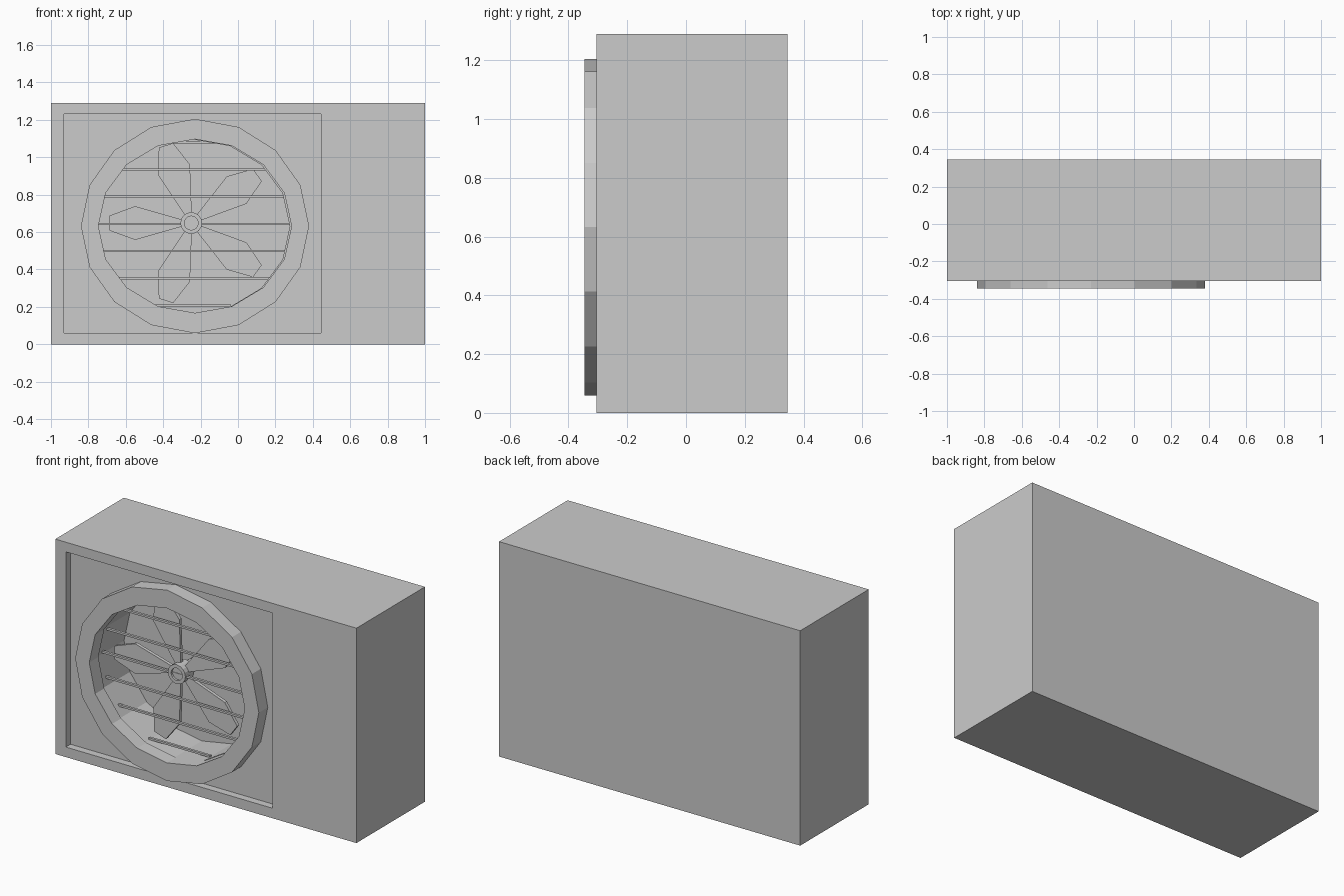
import bpy, bmesh
from math import sin, cos, pi

if "Cube" in bpy.data.objects:
    bpy.data.objects.remove(bpy.data.objects["Cube"])

CX, CZ = -0.23, 0.632      # fan opening centre
HX, HZ = -0.25, 0.648      # fan hub centre


def make(name, bm):
    bmesh.ops.recalc_face_normals(bm, faces=bm.faces[:])
    me = bpy.data.meshes.new(name)
    bm.to_mesh(me)
    bm.free()
    ob = bpy.data.objects.new(name, me)
    bpy.context.collection.objects.link(ob)
    return ob


def box(name, x0, x1, y0, y1, z0, z1):
    bm = bmesh.new()
    bmesh.ops.create_cube(bm, size=1)
    for v in bm.verts:
        v.co = ((x0 + x1) / 2 + v.co.x * (x1 - x0),
                (y0 + y1) / 2 + v.co.y * (y1 - y0),
                (z0 + z1) / 2 + v.co.z * (z1 - z0))
    return make(name, bm)


def prism(name, outline, y0, y1):
    """Extrude an xz outline along y."""
    bm = bmesh.new()
    face = bm.faces.new([bm.verts.new((x, y0, z)) for x, z in outline])
    ext = bmesh.ops.extrude_face_region(bm, geom=[face], use_keep_orig=True)
    for v in ext["geom"]:
        if isinstance(v, bmesh.types.BMVert):
            v.co.y = y1
    return make(name, bm)


def ellipse(cx, cz, rx, rz, n=16):
    return [(cx + rx * sin(2 * pi * i / n), cz + rz * cos(2 * pi * i / n)) for i in range(n)]


def lathe(name, cx, cz, profile, n=16):
    """Closed loop of (rx, rz, y) sections swept round the y axis."""
    bm = bmesh.new()
    rows = [[bm.verts.new((x, y, z)) for x, z in ellipse(cx, cz, rx, rz, n)]
            for rx, rz, y in profile]
    for k in range(len(rows)):
        a, b = rows[k], rows[(k + 1) % len(rows)]
        for i in range(n):
            j = (i + 1) % n
            bm.faces.new((a[i], a[j], b[j], b[i]))
    return make(name, bm)


def cut(target, cutter):
    m = target.modifiers.new("cut", 'BOOLEAN')
    m.operation, m.solver, m.object = 'DIFFERENCE', 'EXACT', cutter
    cutter.hide_render = True
    cutter.hide_viewport = True
    cutter.display_type = 'WIRE'


# casing with a shallow square recess and a deep fan well
casing = box("casing", -1, 1, -0.305, 0.345, 0, 1.29)
cut(casing, box("recess_cutter", -0.93, 0.443, -0.5, -0.26, 0.06, 1.232))
cut(casing, prism("well_cutter", ellipse(CX - 0.01, CZ - 0.002, 0.517, 0.465), -0.5, 0.0))

# raised shroud ring
lathe("shroud_ring", CX, CZ, [
    (0.61, 0.573, -0.345), (0.61, 0.573, -0.259),
    (0.5165, 0.4645, -0.259), (0.5165, 0.4645, -0.345)])

# horizontal guard bars spanning the opening
for i in range(7):
    z = 0.207 + i * 0.1455
    half = 0.517 * max(0, 1 - ((z - CZ) / 0.462) ** 2) ** 0.5
    box(f"guard_bar_{i + 1}", CX - 0.01 - half, CX - 0.01 + half,
        -0.215, -0.2, z - 0.006, z + 0.006)

# five fan blades
blade = [(0.04, 0.016), (0.3, 0.09), (0.437, 0.04), (0.437, -0.04), (0.3, -0.09), (0.04, -0.016)]
for i in range(5):
    c, s = cos(pi + i * 2 * pi / 5), sin(pi + i * 2 * pi / 5)
    prism(f"fan_blade_{i + 1}",
          [(HX + r * c - t * s, HZ + r * s + t * c) for r, t in blade], -0.19, -0.17)

# hub sleeve and sunken core, shaft to the back of the well
lathe("fan_hub", HX, HZ, [
    (0.058, 0.058, -0.225), (0.058, 0.058, -0.14),
    (0.037, 0.037, -0.14), (0.037, 0.037, -0.225)])
prism("fan_shaft", ellipse(HX, HZ, 0.037, 0.037), -0.212, 0.001)
